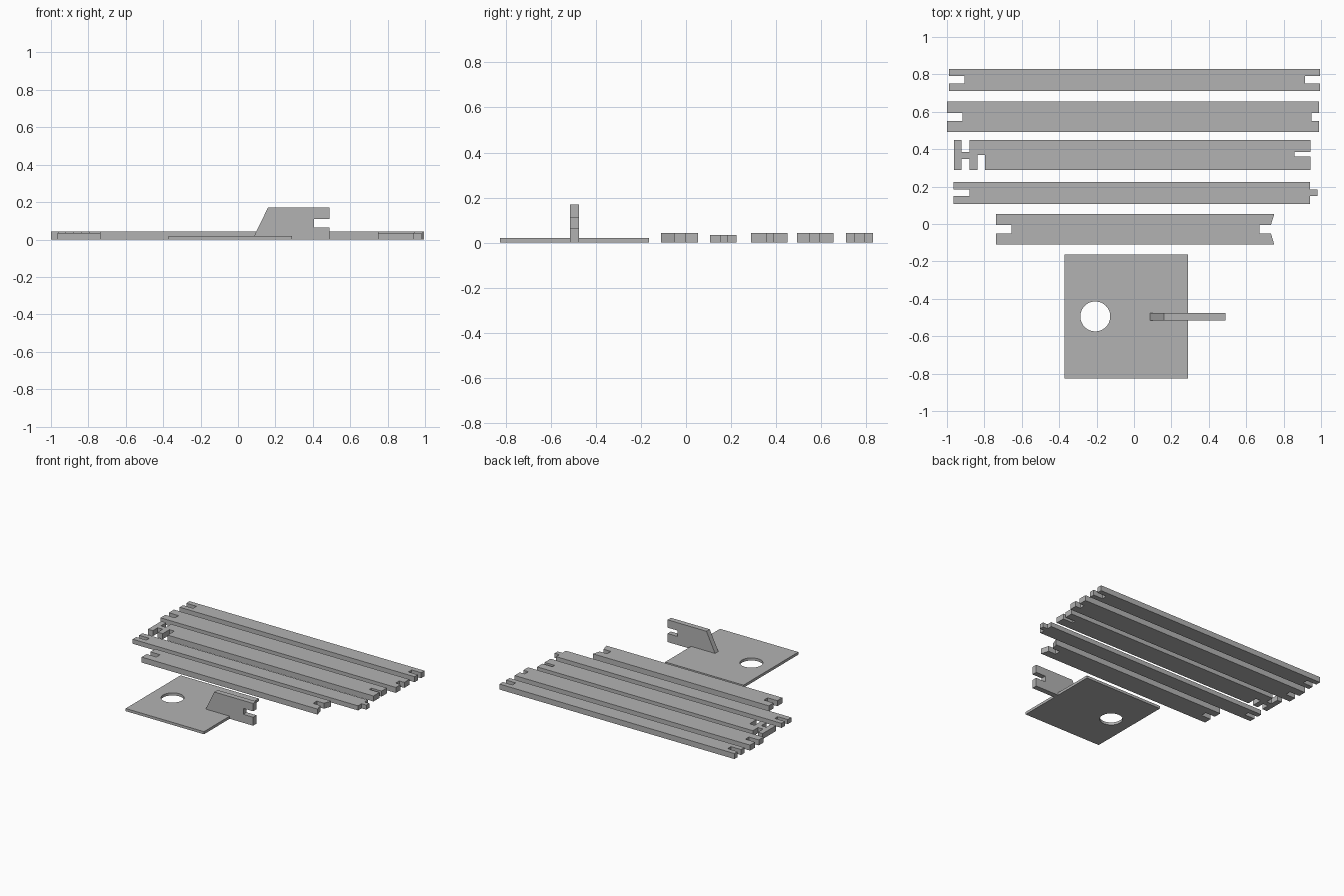
import bpy, bmesh, math
from mathutils import Vector

if "Cube" in bpy.data.objects:
    bpy.data.objects.remove(bpy.data.objects["Cube"])

grey = bpy.data.materials.new("plain grey")
grey.diffuse_color = (0.45, 0.45, 0.45, 1)
grey.use_nodes = True
grey.node_tree.nodes["Principled BSDF"].inputs["Base Color"].default_value = grey.diffuse_color


def extrude_outline(name, outline, offset, place):
    """Make a solid from a flat outline; place maps (u, v) to a 3D point."""
    bm = bmesh.new()
    face = bm.faces.new([bm.verts.new(place(u, v)) for u, v in outline])
    made = bmesh.ops.extrude_face_region(bm, geom=[face])["geom"]
    moved = [g for g in made if isinstance(g, bmesh.types.BMVert)]
    bmesh.ops.translate(bm, vec=Vector(offset), verts=moved)
    bmesh.ops.recalc_face_normals(bm, faces=bm.faces)
    mesh = bpy.data.meshes.new(name)
    bm.to_mesh(mesh)
    bm.free()
    mesh.materials.append(grey)
    obj = bpy.data.objects.new(name, mesh)
    bpy.context.collection.objects.link(obj)
    return obj


def plank(name, x0, x1, y0, y1, left, right, n0, n1, height=0.042,
          slant=0.0, bottom=(), top=()):
    """Board with an end notch (or tab) at each end, plus slots in its long edges.
    left and right are the x of the notch floors, n0 and n1 its y range."""
    pts = [(x0, y0)]
    for a, b, depth in bottom:
        pts += [(a, y0), (a, depth), (b, depth), (b, y0)]
    pts += [(x1, y0), (x1 - slant, n0), (right, n0), (right, n1),
            (x1 - slant, n1), (x1, y1)]
    for a, b, depth in top:
        pts += [(b, y1), (b, depth), (a, depth), (a, y1)]
    pts.append((x0, y1))
    if left is not None:
        pts += [(x0, n1), (left, n1), (left, n0), (x0, n0)]
    return extrude_outline(name, pts, (0, 0, height), lambda u, v: (u, v, 0))


# Notched boards, from the back forwards
plank("back_plank", -0.99, 0.995, 0.71, 0.83, -0.905, 0.915, 0.75, 0.79)
plank("wide_plank", -1.0, 0.99, 0.492, 0.655, -0.917, 0.948, 0.55, 0.593)
plank("slotted_plank", -0.963, 0.943, 0.288, 0.45, None, 0.858, 0.36, 0.386,
      bottom=[(-0.922, -0.88, 0.348), (-0.838, -0.796, 0.369)],
      top=[(-0.922, -0.88, 0.386)])
plank("tabbed_plank", -0.965, 0.94, 0.107, 0.225, -0.88, 0.98, 0.15, 0.185,
      height=0.035)
plank("short_plank", -0.737, 0.75, -0.11, 0.053, -0.655, 0.67, -0.05, -0.005,
      slant=0.018)

# Square base plate with a round hole
base = extrude_outline("base_plate",
                       [(-0.372, -0.825), (0.29, -0.825), (0.29, -0.163), (-0.372, -0.163)],
                       (0, 0, 0.02), lambda u, v: (u, v, 0))
bpy.ops.mesh.primitive_cylinder_add(vertices=48, radius=0.08, depth=0.2,
                                    location=(-0.207, -0.494, 0))
cutter = bpy.context.object
cutter.name = "hole_cutter"
cutter.hide_render = True
cutter.hide_set(True)
cut = base.modifiers.new("round hole", 'BOOLEAN')
cut.operation = 'DIFFERENCE'
cut.solver = 'EXACT'
cut.object = cutter

# Upright bracket with a sloped end and a notch facing sideways
bracket = [(0.082, 0.01), (0.29, 0.01), (0.29, 0.0), (0.488, 0.0), (0.488, 0.065),
           (0.405, 0.065), (0.405, 0.11), (0.488, 0.11), (0.488, 0.17), (0.16, 0.17)]
extrude_outline("upright_bracket", bracket, (0, 0.04, 0),
                lambda u, v: (u, -0.515, v))
